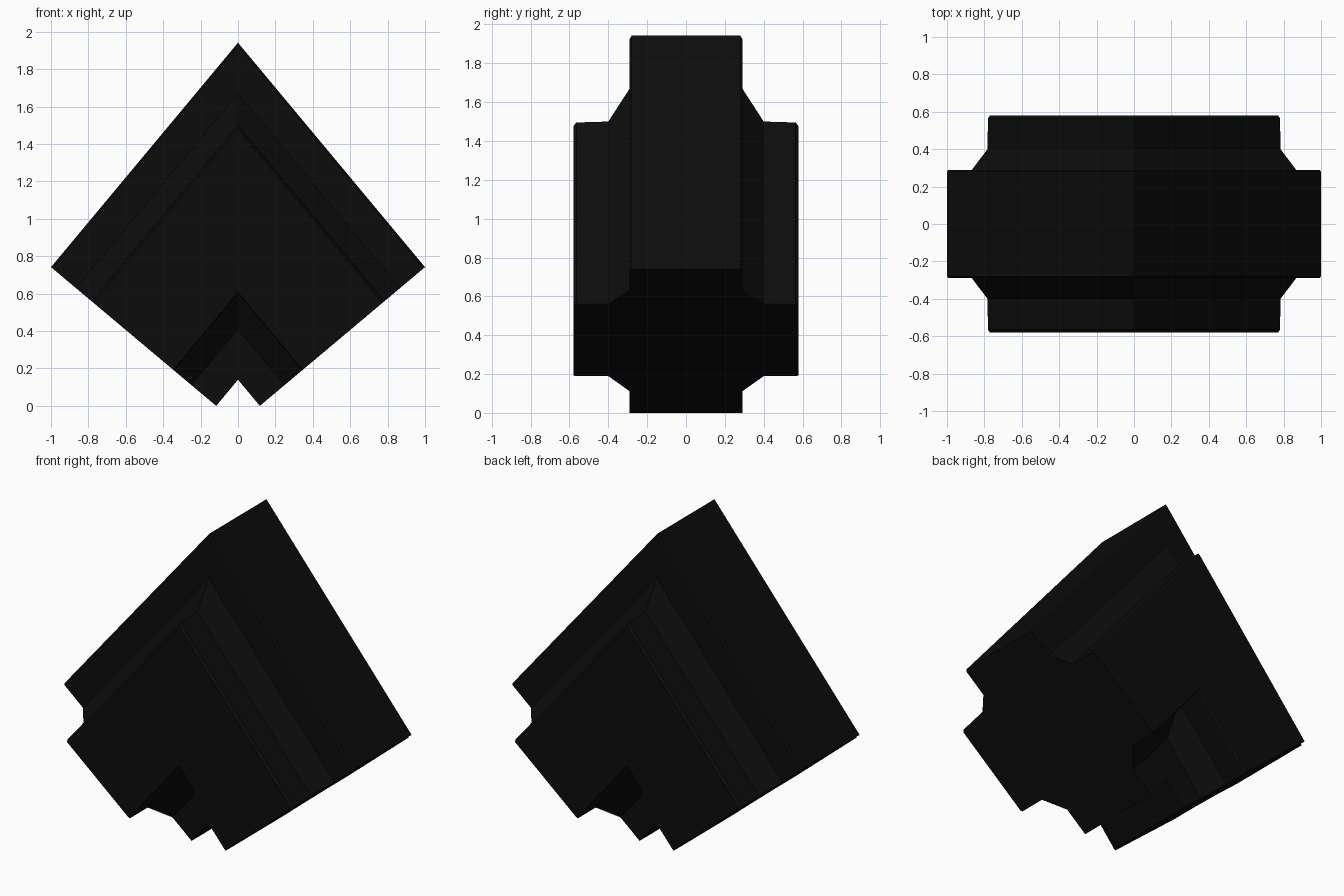
import bpy
import bmesh

cube = bpy.data.objects.get("Cube")
if cube:
    bpy.data.objects.remove(cube, do_unlink=True)

ARM_SLOPE = 1.2       # fall of each arm away from the ridge
END_SLOPE = 0.84      # rise of the cut end, outward from the foot
END_BASE = -0.098     # height where the cut end planes meet the centre


def make_material(name, colour):
    mat = bpy.data.materials.new(name)
    mat.use_nodes = True
    mat.diffuse_color = colour
    bsdf = next(n for n in mat.node_tree.nodes if n.type == 'BSDF_PRINCIPLED')
    bsdf.inputs["Base Color"].default_value = colour
    return mat


def sweep_point(y, ridge_z, side):
    """Slide a ridge point down one arm until it reaches the cut end."""
    x = (ridge_z - END_BASE) / (ARM_SLOPE + END_SLOPE)
    return (side * x, y, ridge_z - ARM_SLOPE * x)


# Half cross-section at the ridge: tall core, sloped shoulder, wide flange
half_profile = [
    (0.28, 1.942), (0.29, 1.925),
    (0.29, 1.67), (0.40, 1.50),
    (0.565, 1.495), (0.58, 1.475),
    (0.58, 0.61), (0.57, 0.60),
    (0.40, 0.60), (0.29, 0.41),
    (0.29, 0.14),
]
profile = half_profile + [(-y, z) for y, z in reversed(half_profile)]

# Chevron body: sweep the section from one cut end over the ridge to the other
bm = bmesh.new()
rings = [
    [bm.verts.new(sweep_point(y, z, -1)) for y, z in profile],
    [bm.verts.new((0, y, z)) for y, z in profile],
    [bm.verts.new(sweep_point(y, z, 1)) for y, z in profile],
]
count = len(profile)
for a, b in zip(rings, rings[1:]):
    for i in range(count):
        j = (i + 1) % count
        bm.faces.new((a[i], a[j], b[j], b[i]))

# Flat cut ends
bm.faces.new(rings[0])
bm.faces.new(rings[-1])
bmesh.ops.recalc_face_normals(bm, faces=bm.faces)

mesh = bpy.data.meshes.new("chevron_block")
bm.to_mesh(mesh)
bm.free()
mesh.materials.append(make_material("near_black", (0.0037, 0.0037, 0.0037, 1)))
block = bpy.data.objects.new("chevron_block", mesh)
bpy.context.collection.objects.link(block)
